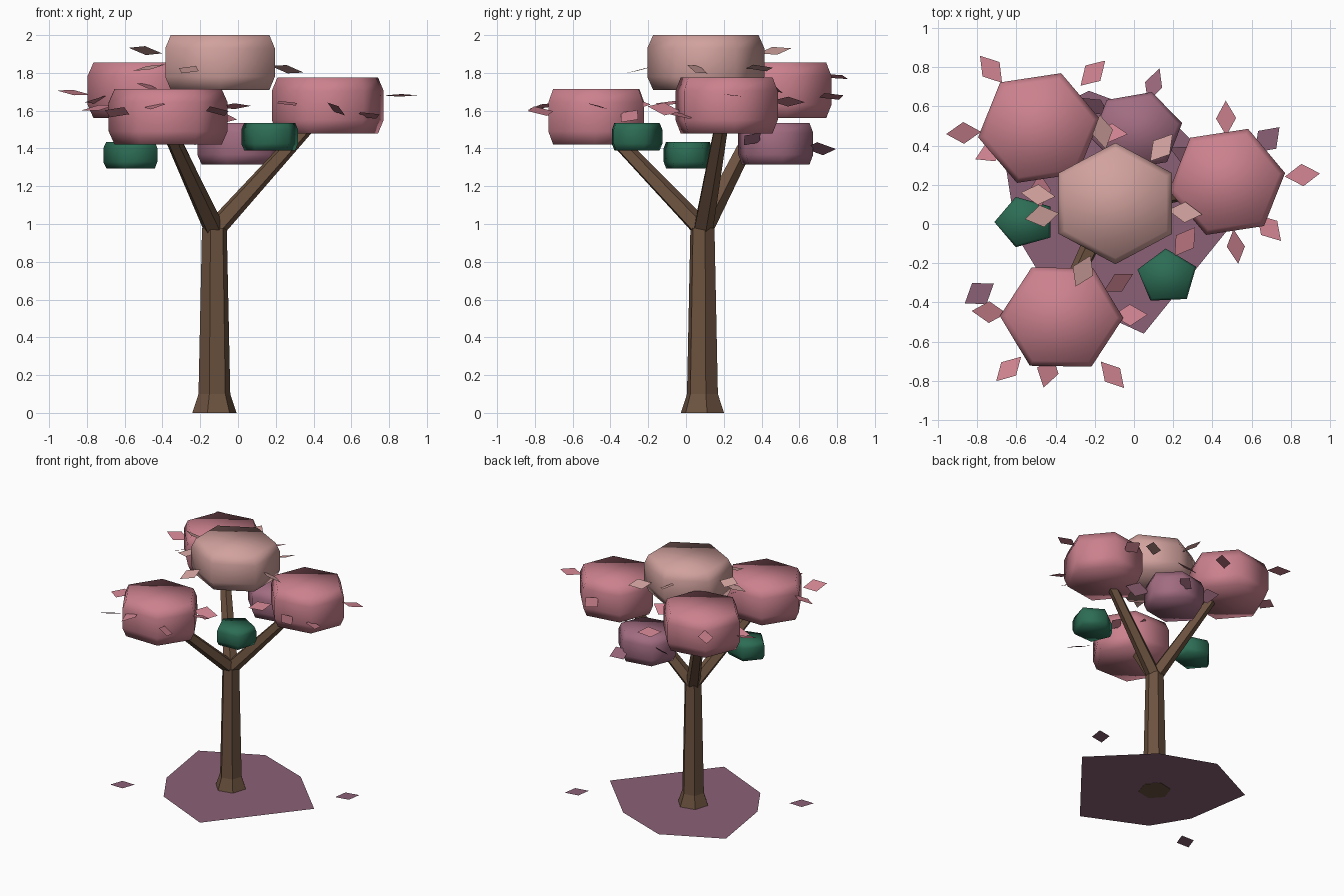
import bpy, math, random
from mathutils import Vector

if "Cube" in bpy.data.objects:
    bpy.data.objects.remove(bpy.data.objects["Cube"])

random.seed(4)


def material(name, rgb):
    m = bpy.data.materials.new(name)
    m.diffuse_color = (*rgb, 1)
    m.use_nodes = True
    m.node_tree.nodes["Principled BSDF"].inputs["Base Color"].default_value = m.diffuse_color
    return m


BARK = material("bark", (0.15, 0.085, 0.05))
PINK = material("pink", (0.60, 0.22, 0.27))
PALE = material("pale_pink", (0.64, 0.36, 0.34))
MAUVE = material("mauve", (0.36, 0.15, 0.22))
FALLEN = material("fallen_mauve", (0.26, 0.12, 0.18))
GREEN = material("green", (0.025, 0.15, 0.09))


def make(name, verts, faces, mat, smooth=False):
    me = bpy.data.meshes.new(name)
    me.from_pydata([tuple(v) for v in verts], [], faces)
    me.materials.append(mat)
    ob = bpy.data.objects.new(name, me)
    bpy.context.collection.objects.link(ob)
    if smooth:
        me.shade_smooth()
    return ob


def rings(name, sections, sides, rot, mat, axis=Vector((0, 0, 1)), smooth=False):
    """Closed skin through polygon sections given as (centre, rx, ry)."""
    q = Vector((0, 0, 1)).rotation_difference(axis)
    verts, faces = [], []
    for c, rx, ry in sections:
        for i in range(sides):
            a = rot + math.tau * i / sides
            verts.append(Vector(c) + q @ Vector((rx * math.cos(a), ry * math.sin(a), 0)))
    for k in range(len(sections) - 1):
        for i in range(sides):
            j = (i + 1) % sides
            faces.append((k * sides + i, k * sides + j, (k + 1) * sides + j, (k + 1) * sides + i))
    n = len(verts)
    faces += [tuple(reversed(range(sides))), tuple(range(n - sides, n))]
    return make(name, verts, faces, mat, smooth)


def blob(name, x, y, z0, z1, rx, ry, sides, deg, mat):
    h = z1 - z0
    prof = [(0, 0.9), (0.24, 1), (0.76, 1), (1, 0.9)]
    rings(name, [((x, y, z0 + t * h), rx * r, ry * r) for t, r in prof],
          sides, math.radians(deg), mat, smooth=True)


def petal(name, x, y, z, ang, tilt, roll, mat, length=0.18, width=0.115):
    d = Vector((math.cos(ang) * math.cos(tilt), math.sin(ang) * math.cos(tilt), math.sin(tilt)))
    side = Vector((-math.sin(ang), math.cos(ang), 0))
    side = side * math.cos(roll) + d.cross(side) * math.sin(roll)
    c = Vector((x, y, z))
    make(name, [c - d * length / 2, c - side * width / 2, c + d * length / 2, c + side * width / 2],
         [(0, 1, 2, 3)], mat)


# trunk with flared foot
TX, TY = -0.125, 0.087
rings("trunk", [((TX, TY, z), r, r) for z, r in [(0, 0.12), (0.1, 0.086), (0.98, 0.067)]],
      6, math.radians(12), BARK)

# three branches
for name, end in [("right_branch", (0.40, 0.19, 1.55)),
                  ("front_branch", (-0.37, -0.42, 1.50)),
                  ("back_branch", (-0.42, 0.42, 1.62))]:
    a, b = Vector((TX, TY, 0.97)), Vector(end)
    d = (b - a).normalized()
    rings(name, [(a + d * 0.02, 0.055, 0.055), (b, 0.038, 0.038)], 5, 0.3, BARK, d)

# blossom clusters, each with its loose petals (x, y of petal centres)
clusters = [
    ("top_blossom", -0.095, 0.105, 1.71, 2.0, 0.335, 0.31, 30, PALE,
     [(-.47, .04), (-.26, -.24), (-.16, .47), (.14, .39), (.26, .06), (-.49, .15)]),
    ("front_blossom", -0.37, -0.475, 1.42, 1.715, 0.315, 0.29, -1, PINK,
     [(-.74, -.45), (-.64, -.74), (-.44, -.75), (-.11, -.77), (-.08, -.30), (-.02, -.465), (-.29, -.27)]),
    ("right_blossom", 0.475, 0.215, 1.48, 1.775, 0.30, 0.29, 9, PINK,
     [(.86, .25), (.47, .54), (.52, -.115), (.69, -.02), (.26, -.09)]),
    ("back_blossom", -0.485, 0.49, 1.56, 1.855, 0.315, 0.30, 9, PINK,
     [(-.73, .79), (-.21, .77), (-.87, .465), (-.12, .465), (-.73, .37), (-.48, .17)]),
    ("small_blossom", 0.015, 0.475, 1.315, 1.535, 0.235, 0.21, 11, MAUVE,
     [(.10, .71), (.26, .35), (-.20, .60)]),
]
for name, x, y, z0, z1, rx, ry, deg, mat, petals in clusters:
    blob(name, x, y, z0, z1, rx, ry, 6, deg, mat)
    for i, (px, py) in enumerate(petals):
        z = z0 + (z1 - z0) * random.uniform(0.3, 0.75)
        petal(f"{name}_petal_{i}", px, py, z, math.atan2(py - y, px - x),
              random.uniform(-0.25, 0.25), random.uniform(-0.7, 0.7), mat)

# green leaf clumps
blob("left_leaf_clump", -0.555, 0.01, 1.295, 1.435, 0.158, 0.135, 5, 180, GREEN)
blob("front_leaf_clump", 0.17, -0.27, 1.39, 1.535, 0.158, 0.145, 5, 93, GREEN)

# carpet of fallen petals and two strays
carpet = [(.05, -.56), (.60, .12), (.20, .52), (-.23, .68), (-.68, .46), (-.60, -.06), (-.43, -.34)]
make("petal_carpet", [(x, y, 0.004) for x, y in carpet], [tuple(range(len(carpet)))], FALLEN)
petal("left_fallen_petal", -0.79, -0.355, 0.01, 0.6, 0, 0, FALLEN, 0.18, 0.13)
petal("right_fallen_petal", 0.68, 0.43, 0.01, 0.8, 0, 0, FALLEN, 0.18, 0.13)
